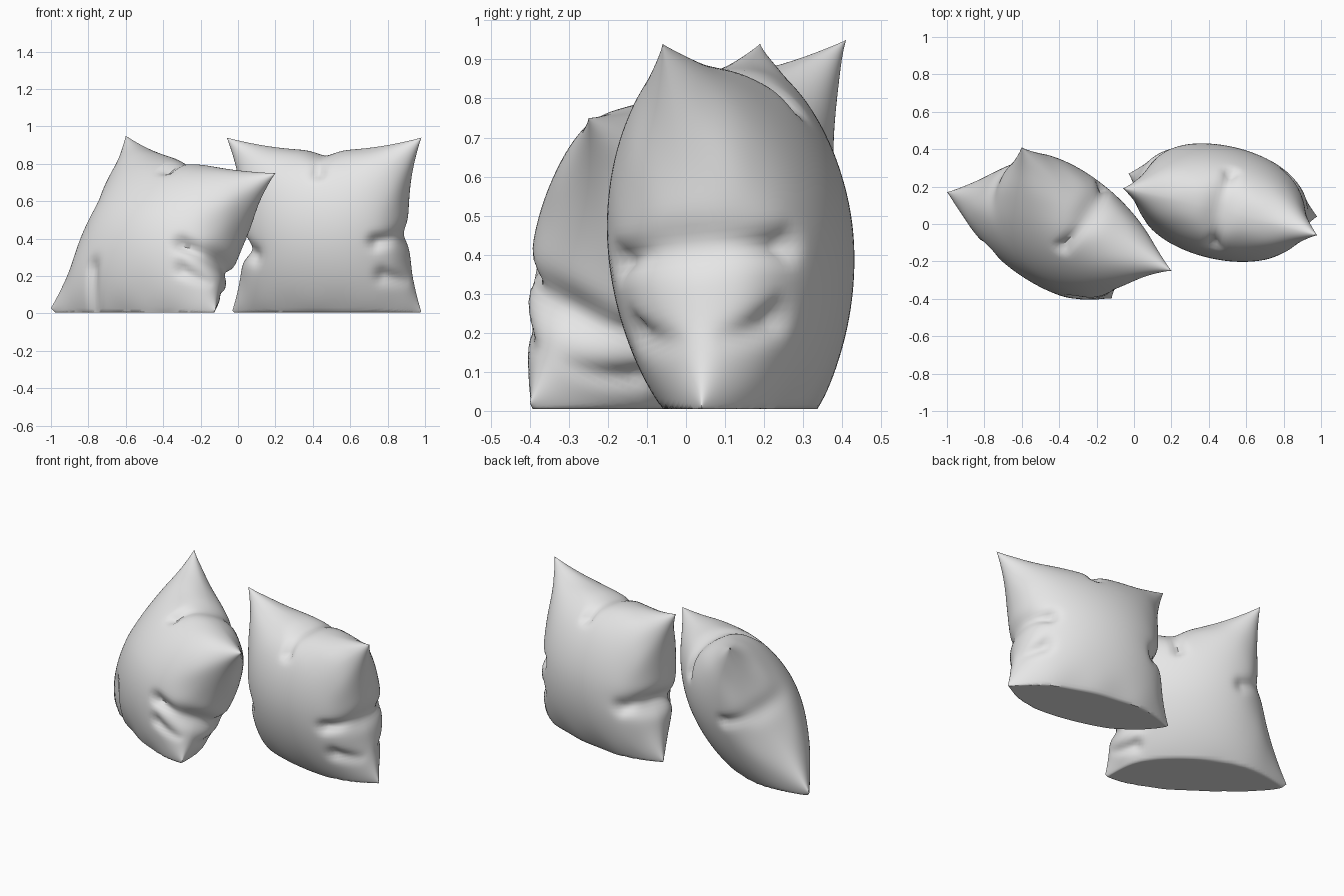
import bpy, bmesh, math
from mathutils import Vector

if "Cube" in bpy.data.objects:
    bpy.data.objects.remove(bpy.data.objects["Cube"])

N = 72  # grid cells across each cushion face

fabric = bpy.data.materials.new("light grey fabric")
fabric.diffuse_color = (0.8, 0.8, 0.8, 1)
fabric.use_nodes = True
fabric.node_tree.nodes["Principled BSDF"].inputs["Base Color"].default_value = fabric.diffuse_color


def bell(x, w):
    return math.exp(-(x / w) ** 2)


def seg_dist(u, v, a, b):
    p, a, b = Vector((u, v)), Vector(a), Vector(b)
    t = max(0, min(1, (p - a).dot(b - a) / (b - a).length_squared))
    return (p - a - t * (b - a)).length


def cushion(name, corners, h, inset, pinch, sag, creases):
    """corners: bottom left, bottom right, top right, top left.
    inset: left, right, top seam inset; pinch: (position, depth) per seam."""
    bl, br, tr, tl = [Vector(c) for c in corners]
    normal = (br - bl + tr - tl).cross(tl - bl + tr - br).normalized()  # front is -y

    def point(u, v, side):
        # seams curve inward between the corners
        def dip(k, t):
            pos, depth = pinch[k]
            return inset[k] * (1 - t * t) + depth * bell(t - pos, 0.13) * (1 - t ** 8)
        us = u * (1 - dip(0 if u < 0 else 1, v) * abs(u) ** 3)
        vs = v * (1 - dip(2, u) * v ** 3) if v > 0 else v
        s, t = (us + 1) / 2, (vs + 1) / 2
        p = bl * (1 - s) * (1 - t) + br * s * (1 - t) + tr * s * t + tl * (1 - s) * t
        # bottom seam presses into the floor
        if v < 0:
            p.z -= sag * (1 - u ** 4) * v * v
        puff = max(0, 1 - u * u) ** 0.55 * max(0, 1 - v * v) ** 0.55
        puff *= 1 - 0.12 * v
        # pulled folds running along the seams
        rim = max(abs(u), abs(v)) ** 8
        puff += rim * puff * 0.10 * math.sin(11 * u + 2 * side) * math.sin(9 * v + side)
        for a, b, depth, width, which in creases:
            if which in (0, side):
                puff *= 1 - depth * bell(seg_dist(u, v, a, b), width)
        p += normal * side * h * puff
        p.z = max(p.z, 0.005)
        return p

    bm = bmesh.new()
    grid = [-math.cos(math.pi * i / N) for i in range(N + 1)]
    for side in (1, -1):
        vs = [[bm.verts.new(point(u, v, side)) for u in grid] for v in grid]
        for j in range(N):
            for i in range(N):
                q = [vs[j][i], vs[j][i + 1], vs[j + 1][i + 1], vs[j + 1][i]]
                bm.faces.new(q if side > 0 else q[::-1])
    # sew both faces together along the seam
    bmesh.ops.remove_doubles(bm, verts=bm.verts, dist=0.0002)
    bmesh.ops.recalc_face_normals(bm, faces=bm.faces)
    me = bpy.data.meshes.new(name)
    bm.to_mesh(me)
    bm.free()
    me.materials.append(fabric)
    ob = bpy.data.objects.new(name, me)
    bpy.context.collection.objects.link(ob)
    bpy.context.view_layer.objects.active = ob
    ob.select_set(True)
    bpy.ops.object.shade_smooth_by_angle(angle=math.radians(50))
    ob.select_set(False)


# left cushion, turned and leaning back
cushion("left_cushion",
        [(-1.0, 0.17, 0.03), (-0.12, -0.40, 0.02), (0.20, -0.25, 0.75), (-0.60, 0.41, 0.95)],
        0.30, (0.14, 0.16, 0.14), ((0.1, 0.03), (-0.35, 0.08), (0.0, 0.05)), 0.13,
        [((0.95, -0.35), (0.6, -0.3), 0.22, 0.07, 0),
         ((0.95, -0.65), (0.65, -0.55), 0.18, 0.06, 0),
         ((-0.35, -0.95), (-0.4, -0.6), 0.15, 0.07, 1),
         ((0.0, 0.95), (0.0, 0.6), 0.18, 0.06, 0),
         ((-0.95, 0.1), (-0.65, 0.1), 0.15, 0.07, -1)])

# right cushion, standing nearly upright
cushion("right_cushion",
        [(-0.03, 0.27, 0.015), (0.98, 0.04, 0.01), (0.98, -0.06, 0.94), (-0.06, 0.19, 0.94)],
        0.30, (0.16, 0.15, 0.15), ((-0.25, 0.12), (-0.12, 0.05), (0.0, 0.06)), 0.12,
        [((0.95, -0.12), (0.65, -0.15), 0.22, 0.07, 0),
         ((0.95, -0.6), (0.7, -0.5), 0.2, 0.07, 0),
         ((-0.95, -0.25), (-0.7, -0.3), 0.2, 0.08, 0),
         ((0.0, 0.95), (0.02, 0.65), 0.2, 0.06, 0)])
